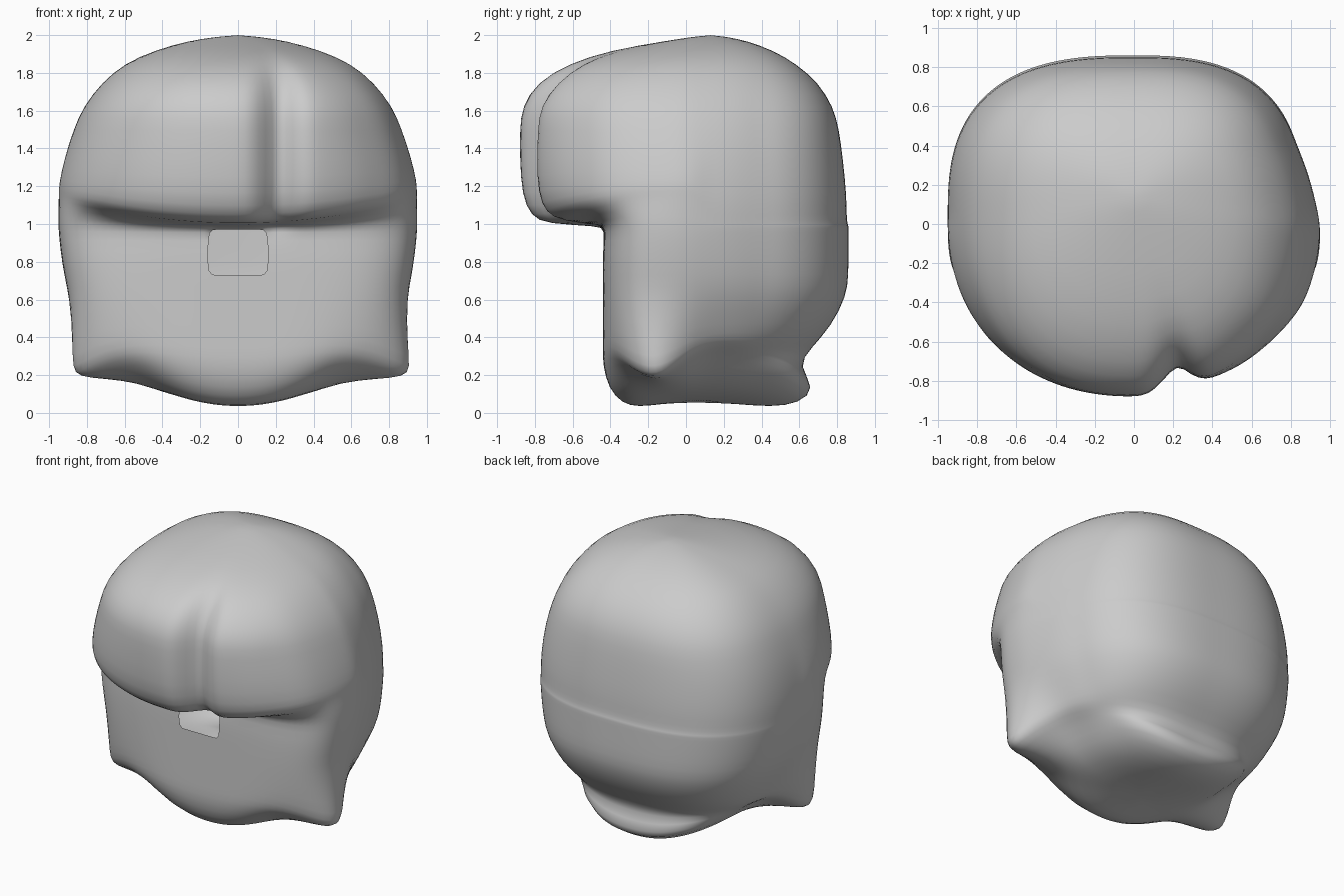
import bpy, bmesh, math
from mathutils import Vector

cube = bpy.data.objects.get("Cube")
if cube:
    bpy.data.objects.remove(cube, do_unlink=True)

SEGMENTS = 80

# Slices: height, half width, front y, back y, front squareness, edge lift
SLICES = [
    (.05, .22, -.12, .25, 2.3, .4),
    (.03, .42, -.25, .45, 2.4, .5),
    (.05, .54, -.34, .60, 2.6, .5),
    (.13, .64, -.41, .69, 3.0, .42),
    (.25, .73, -.44, .59, 3.6, .2),
    (.34, .77, -.44, .66, 4.0, .08),
    (.46, .81, -.44, .77, 4.2, 0),
    (.62, .89, -.44, .85, 4.2, 0),
    (.73, .92, -.44, .86, 4.2, 0),
    (.86, .94, -.44, .86, 4.2, 0),
    (.97, .95, -.43, .86, 4.2, 0),
    (.99, .95, -.46, .86, 4.0, .05),
    (1.00, .95, -.74, .855, 2.5, .15),
    (1.04, .95, -.82, .85, 2.4, .15),
    (1.15, .95, -.87, .85, 2.3, .08),
    (1.35, .92, -.88, .83, 2.3, 0),
    (1.50, .87, -.88, .81, 2.3, 0),
    (1.62, .82, -.87, .78, 2.4, 0),
    (1.75, .72, -.79, .70, 2.4, 0),
    (1.85, .60, -.62, .58, 2.4, 0),
    (1.92, .44, -.40, .46, 2.3, 0),
    (1.97, .26, -.10, .32, 2.1, 0),
    (1.99, .12, .03, .22, 2.0, 0),
]


def bell(d, width):
    return math.exp(-(d / width) ** 2)


def sculpt(p):
    """Parting in the fringe, narrower left back and two side tufts."""
    if p.z > .98 and p.y < -.4:
        fade = min(1, (-.4 - p.y) / .2) * min(1, max(0, (1.9 - p.z) / .15))
        p.y += fade * .13 * bell(p.x - .21, .08)
        if p.x > .2:
            p.y += fade * .03
    if p.x > 0 and p.y > 0:
        p.x *= 1 - .09 * min(1, p.y / .4)
    side = 1 if p.x > 0 else -1
    reach = .17 if side > 0 else .13
    near = bell((p - Vector((side * .73, -.17, .34))).length, .19)
    return p + Vector((side * reach, 0, -.17)) * near


def slice_point(i, height, width, front, back, square, lift):
    # Angle is measured from the front
    a = math.tau * i / SEGMENTS
    s, c = math.sin(a), -math.cos(a)
    mid = .05 if height < 1.8 else .05 + (height - 1.8) * .4
    depth, n = (back - mid, 2.7) if c > 0 else (mid - front, square)
    r = (abs(s / width) ** n + abs(c / depth) ** n) ** (-1 / n)
    x = r * s
    # Below the fringe only the front half is raised at its corners
    raise_edge = lift if height < .9 or c < 0 else 0
    return sculpt(Vector((x, mid + r * c, height + raise_edge * x * x)))


# Hair shell lofted through the slices
bm = bmesh.new()
rings = [[bm.verts.new(slice_point(i, *row)) for i in range(SEGMENTS)] for row in SLICES]
for k in range(len(rings) - 1):
    for i in range(SEGMENTS):
        j = (i + 1) % SEGMENTS
        # Small opening in the middle of the face panel
        from_front = min(i + .5, SEGMENTS - i - .5)
        if from_front < 4 and .7 < SLICES[k][0] < .95:
            continue
        bm.faces.new((rings[k][i], rings[k][j], rings[k + 1][j], rings[k + 1][i]))

# Closed crown and underside
for ring, tip in ((rings[0], (0, .05, .055)), (rings[-1], (0, .13, 2))):
    centre = bm.verts.new(tip)
    for i in range(SEGMENTS):
        bm.faces.new((ring[i], ring[(i + 1) % SEGMENTS], centre))
bmesh.ops.recalc_face_normals(bm, faces=bm.faces)

mesh = bpy.data.meshes.new("hair_shell")
bm.to_mesh(mesh)
bm.free()
hair = bpy.data.objects.new("hair_shell", mesh)
bpy.context.collection.objects.link(hair)

# Plain grey material
grey = bpy.data.materials.new("plain_grey")
grey.use_nodes = True
colour = (.6, .6, .6, 1)
grey.diffuse_color = colour
grey.node_tree.nodes["Principled BSDF"].inputs["Base Color"].default_value = colour
mesh.materials.append(grey)

# Soft rounded surface
soft = hair.modifiers.new("soften", "SUBSURF")
soft.levels = soft.render_levels = 1
bpy.context.view_layer.objects.active = hair
hair.select_set(True)
bpy.ops.object.shade_smooth()
